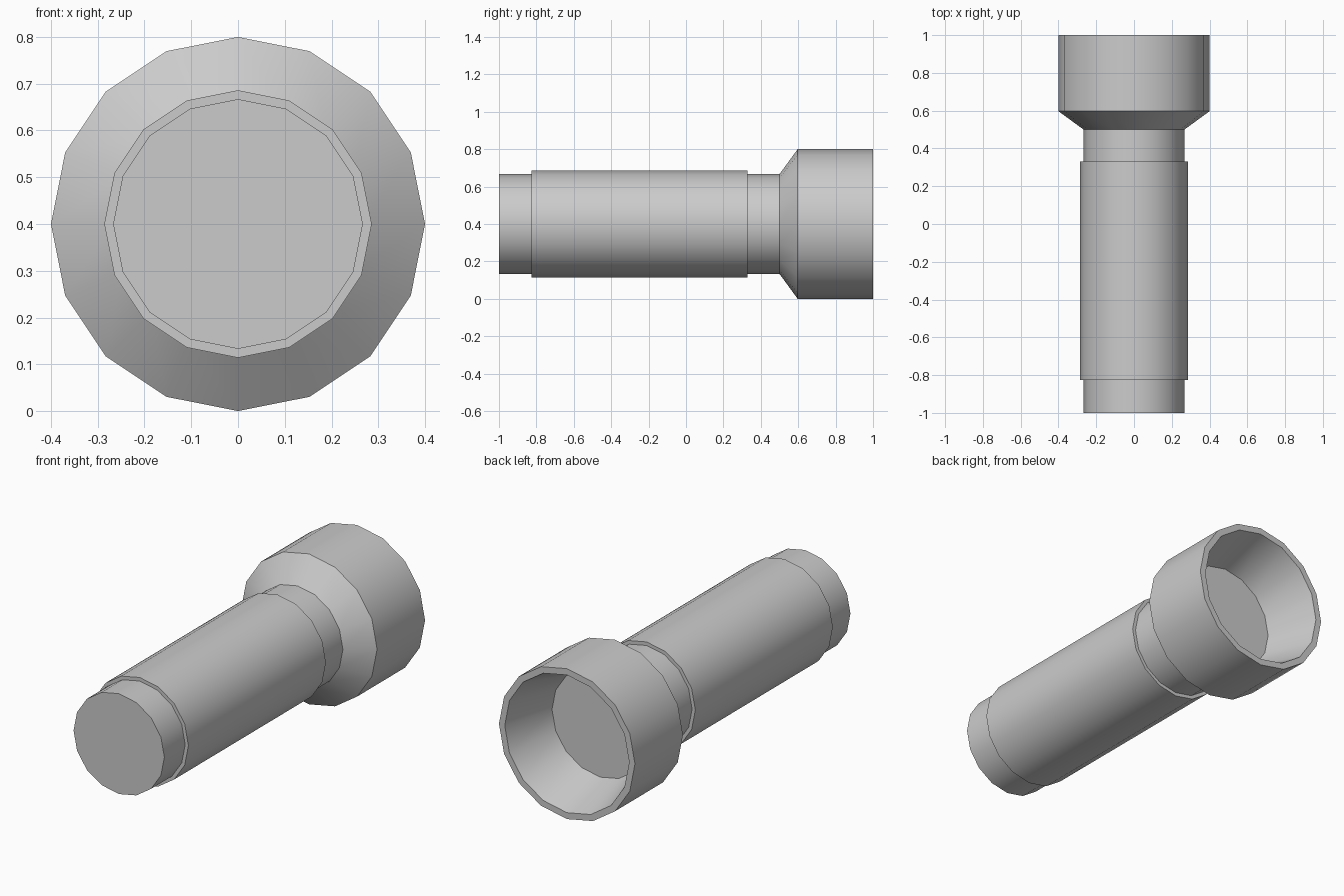
import bpy, bmesh, math

if "Cube" in bpy.data.objects:
    bpy.data.objects.remove(bpy.data.objects["Cube"])

SIDES, AXIS_Z = 16, 0.4


def lathe(name, profile, cap_start=False, cap_end=False):
    """Revolve (y, radius) points around the y axis; the outside runs towards +y."""
    bm = bmesh.new()
    rings = []
    for y, r in profile:
        angles = [2 * math.pi * k / SIDES for k in range(SIDES)]
        rings.append([bm.verts.new((r * math.cos(a), y, AXIS_Z + r * math.sin(a)))
                      for a in angles])
    for near, far in zip(rings, rings[1:]):
        for k in range(SIDES):
            n = (k + 1) % SIDES
            bm.faces.new((near[k], far[k], far[n], near[n]))
    if cap_start:
        bm.faces.new(rings[0])
    if cap_end:
        bm.faces.new(rings[-1][::-1])
    mesh = bpy.data.meshes.new(name)
    bm.to_mesh(mesh)
    bm.free()
    obj = bpy.data.objects.new(name, mesh)
    bpy.context.collection.objects.link(obj)
    bpy.ops.object.select_all(action='DESELECT')
    obj.select_set(True)
    bpy.context.view_layer.objects.active = obj
    bpy.ops.object.shade_smooth_by_angle(angle=math.radians(30))
    return obj


# Handle: closed tail, raised grip sleeve, narrow neck
lathe("handle", [(-1, 0.267), (-0.825, 0.267), (-0.825, 0.286),
                 (0.33, 0.286), (0.33, 0.267), (0.5, 0.267)], cap_start=True)

# Head: flared collar, bezel, rim, and tapered recess ending in a flat disc
lathe("lamp_head", [(0.5, 0.267), (0.597, 0.4), (1, 0.4),
                    (1, 0.366), (0.72, 0.284)], cap_end=True)
